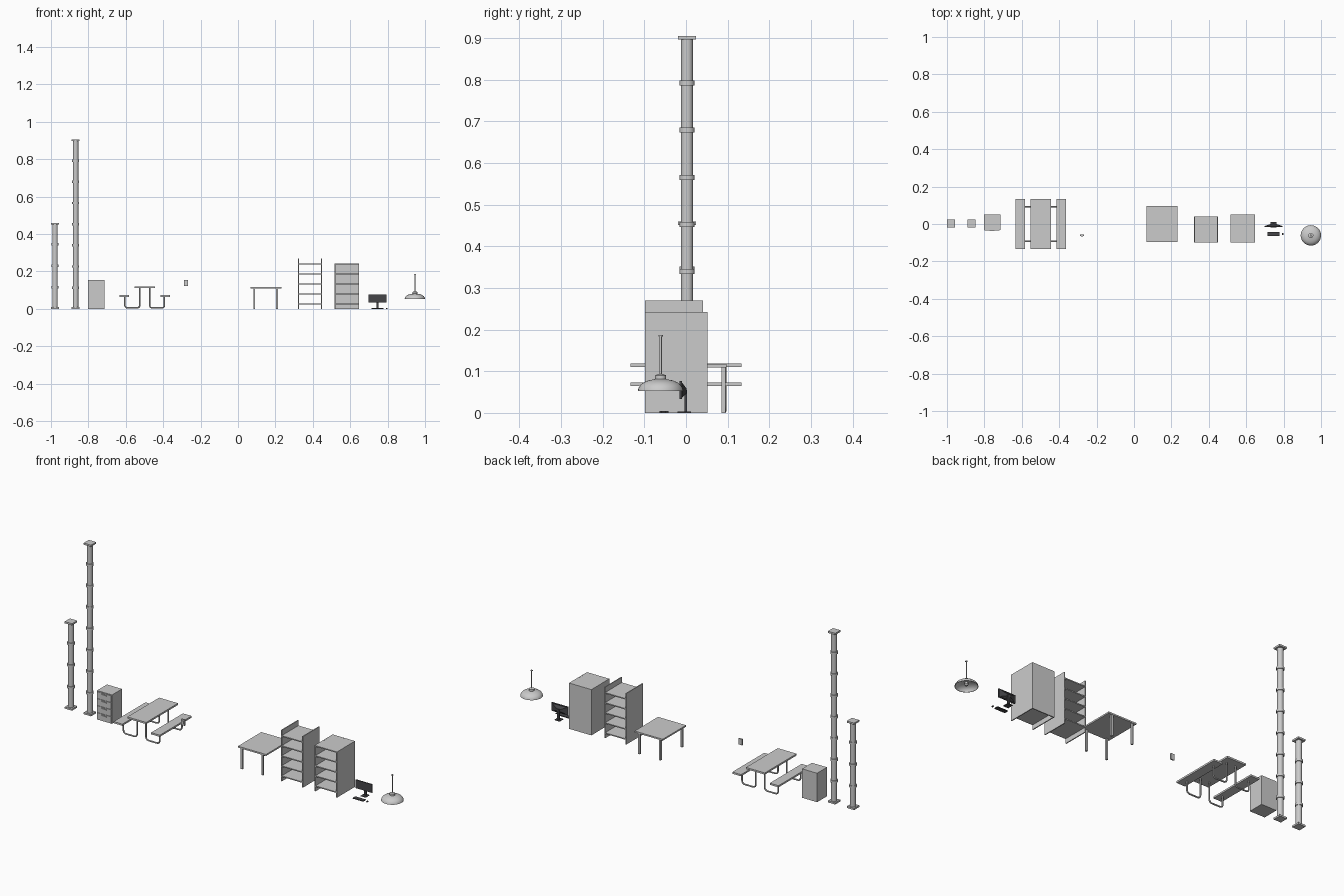
import bpy, bmesh, math
from mathutils import Vector

if "Cube" in bpy.data.objects:
    bpy.data.objects.remove(bpy.data.objects["Cube"])


def add_mesh(name, bm, mat=None, smooth=False):
    bmesh.ops.recalc_face_normals(bm, faces=bm.faces)
    me = bpy.data.meshes.new(name)
    bm.to_mesh(me)
    bm.free()
    ob = bpy.data.objects.new(name, me)
    bpy.context.collection.objects.link(ob)
    if mat:
        me.materials.append(mat)
    if smooth:
        bpy.ops.object.select_all(action='DESELECT')
        ob.select_set(True)
        bpy.context.view_layer.objects.active = ob
        bpy.ops.object.shade_smooth_by_angle(angle=math.radians(35))
    return ob


def box(name, x0, x1, y0, y1, z0, z1, mat=None):
    bm = bmesh.new()
    bmesh.ops.create_cube(bm, size=1)
    for v in bm.verts:
        v.co = Vector((x0 + (v.co.x + .5) * (x1 - x0),
                       y0 + (v.co.y + .5) * (y1 - y0),
                       z0 + (v.co.z + .5) * (z1 - z0)))
    return add_mesh(name, bm, mat)


def lathe(name, profile, x, y, closed=False, steps=32):
    bm = bmesh.new()
    vs = [bm.verts.new((x + r, y, z)) for r, z in profile]
    pairs = list(zip(vs, vs[1:])) + ([(vs[-1], vs[0])] if closed else [])
    es = [bm.edges.new(p) for p in pairs]
    bmesh.ops.spin(bm, geom=vs + es, cent=(x, y, 0), axis=(0, 0, 1),
                   angle=2 * math.pi, steps=steps, use_duplicate=False)
    bmesh.ops.remove_doubles(bm, verts=bm.verts, dist=1e-5)
    return add_mesh(name, bm, smooth=True)


def tube(name, pts, radius):
    cu = bpy.data.curves.new(name, 'CURVE')
    cu.dimensions = '3D'
    cu.bevel_depth = radius
    cu.bevel_resolution = 2
    cu.use_fill_caps = True
    sp = cu.splines.new('POLY')
    sp.points.add(len(pts) - 1)
    for p, c in zip(sp.points, pts):
        p.co = (*c, 1)
    ob = bpy.data.objects.new(name, cu)
    bpy.context.collection.objects.link(ob)
    bpy.ops.object.select_all(action='DESELECT')
    ob.select_set(True)
    bpy.context.view_layer.objects.active = ob
    bpy.ops.object.convert(target='MESH')
    bpy.ops.object.shade_smooth_by_angle(angle=math.radians(40))


dark = bpy.data.materials.new('dark_plastic')
dark.diffuse_color = (0.06, 0.06, 0.065, 1)
dark.use_nodes = True
dark.node_tree.nodes["Principled BSDF"].inputs["Base Color"].default_value = dark.diffuse_color


# Round columns with square end plates and evenly spaced collars
def column(name, x, height, sections):
    y, r, p = .0025, .0145, .0215
    lathe(name + '_shaft', [(0, .005), (r, .005), (r, height - .005), (0, height - .005)], x, y, steps=24)
    for end, z in (('base', 0), ('top', height - .009)):
        box(f'{name}_{end}_plate', x - p, x + p, y - p, y + p, z, z + .009)
    for k in range(1, sections):
        z = height * k / sections
        lathe(f'{name}_collar_{k}', [(r - .001, z - .006), (.0185, z - .006), (.0185, z + .006), (r - .001, z + .006)],
              x, y, closed=True, steps=24)


column('short_column', -.9785, .46, 4)
column('tall_column', -.868, .905, 8)

# Drawer cabinet with four drawers
box('drawer_cabinet_body', -.803, -.715, -.031, .052, 0, .153)
for i in range(4):
    z = .003 + i * .037
    box(f'drawer_front_{i}', -.8, -.718, -.034, -.03, z, z + .0345)
    box(f'drawer_handle_{i}', -.772, -.746, -.038, -.033, z + .025, z + .029)

# Picnic table with attached benches on bent tube legs
cx = -.499
box('picnic_table_top', cx - .055, cx + .055, -.133, .133, .11, .119)
for s, side in ((-1, 'left'), (1, 'right')):
    a, b = sorted((cx + s * .084, cx + s * .135))
    box(f'{side}_bench_seat', a, b, -.133, .133, .064, .073)
    for y, end in ((-.093, 'front'), (.093, 'back')):
        out, inn, rad, zf = .106, .026, .016, .0045
        pts = [(cx + s * out, y, .066)]
        for k in range(6):
            t = k / 5 * math.pi / 2
            pts.append((cx + s * (out - rad + rad * math.cos(t)), y, zf + rad - rad * math.sin(t)))
        for k in range(6):
            t = k / 5 * math.pi / 2
            pts.append((cx + s * (inn + rad - rad * math.sin(t)), y, zf + rad - rad * math.cos(t)))
        pts.append((cx + s * inn, y, .112))
        tube(f'{side}_{end}_tube_leg', pts, .004)

# Wall switch
box('switch_plate', -.288, -.268, -.063, -.057, .121, .153)
box('switch_rocker', -.283, -.273, -.066, -.062, .129, .145)

# Plain square table
box('table_top', .068, .232, -.0975, .0975, .109, .117)
for x in (.087, .208):
    for y in (-.09, .09):
        box('table_leg', x - .005, x + .005, y - .005, y + .005, 0, .11)


# Shelving units: side panels, five shelves, optional back
def shelving(name, x0, x1, y0, y1, height, back):
    t = .005
    box(name + '_left_side', x0, x0 + t, y0, y1, 0, height)
    box(name + '_right_side', x1 - t, x1, y0, y1, 0, height)
    for i in range(5):
        z = .024 + i * .0531
        box(f'{name}_shelf_{i}', x0 + t, x1 - t, y0, y1, z, z + .0055)
    if back:
        box(name + '_back', x0 + t, x1 - t, y1 - t, y1, 0, height)


shelving('open_shelf', .32, .449, -.0985, .041, .27, False)
shelving('backed_shelf', .517, .648, -.0985, .052, .242, True)

# Monitor with tapered back, stand, keyboard and mouse
mx = .746
box('monitor_screen', mx - .049, mx + .049, -.016, -.01, .033, .077, dark)
bm = bmesh.new()
front = [bm.verts.new((mx + sx * .045, -.0105, .055 + sz * .019)) for sx, sz in ((-1, -1), (1, -1), (1, 1), (-1, 1))]
rear = [bm.verts.new((mx + sx * .012, .001, .053 + sz * .006)) for sx, sz in ((-1, -1), (1, -1), (1, 1), (-1, 1))]
bm.faces.new(front)
bm.faces.new(rear)
for i in range(4):
    j = (i + 1) % 4
    bm.faces.new((front[i], front[j], rear[j], rear[i]))
add_mesh('monitor_back', bm, dark)
box('monitor_stand', mx - .006, mx + .006, -.004, .002, .002, .055, dark)
box('monitor_base', mx - .015, mx + .015, -.02, .012, 0, .003, dark)
box('keyboard', mx - .031, mx + .031, -.064, -.042, 0, .004, dark)
box('mouse', .791, .798, -.06, -.049, 0, .004, dark)

# Pendant lamp: hollow shade, collar, rod, ceiling cap and bulb
lx, ly = .9455, -.061
outer = [(.0545, .053), (.053, .06), (.048, .0675), (.04, .0735), (.029, .078), (.013, .081)]
inner = [(max(r - .002, .005), z - (.002 if i else 0)) for i, (r, z) in enumerate(outer)][::-1]
lathe('lamp_shade', outer + inner, lx, ly, closed=True)
lathe('lamp_collar', [(0, .077), (.0135, .077), (.0135, .09), (.006, .093), (0, .093)], lx, ly)
lathe('lamp_rod', [(0, .09), (.003, .09), (.003, .184), (.0055, .184), (.0055, .187), (0, .187)], lx, ly, steps=16)
lathe('lamp_bulb', [(0, .056), (.007, .058), (.01, .064), (.008, .071), (.005, .078), (0, .078)], lx, ly, steps=16)
